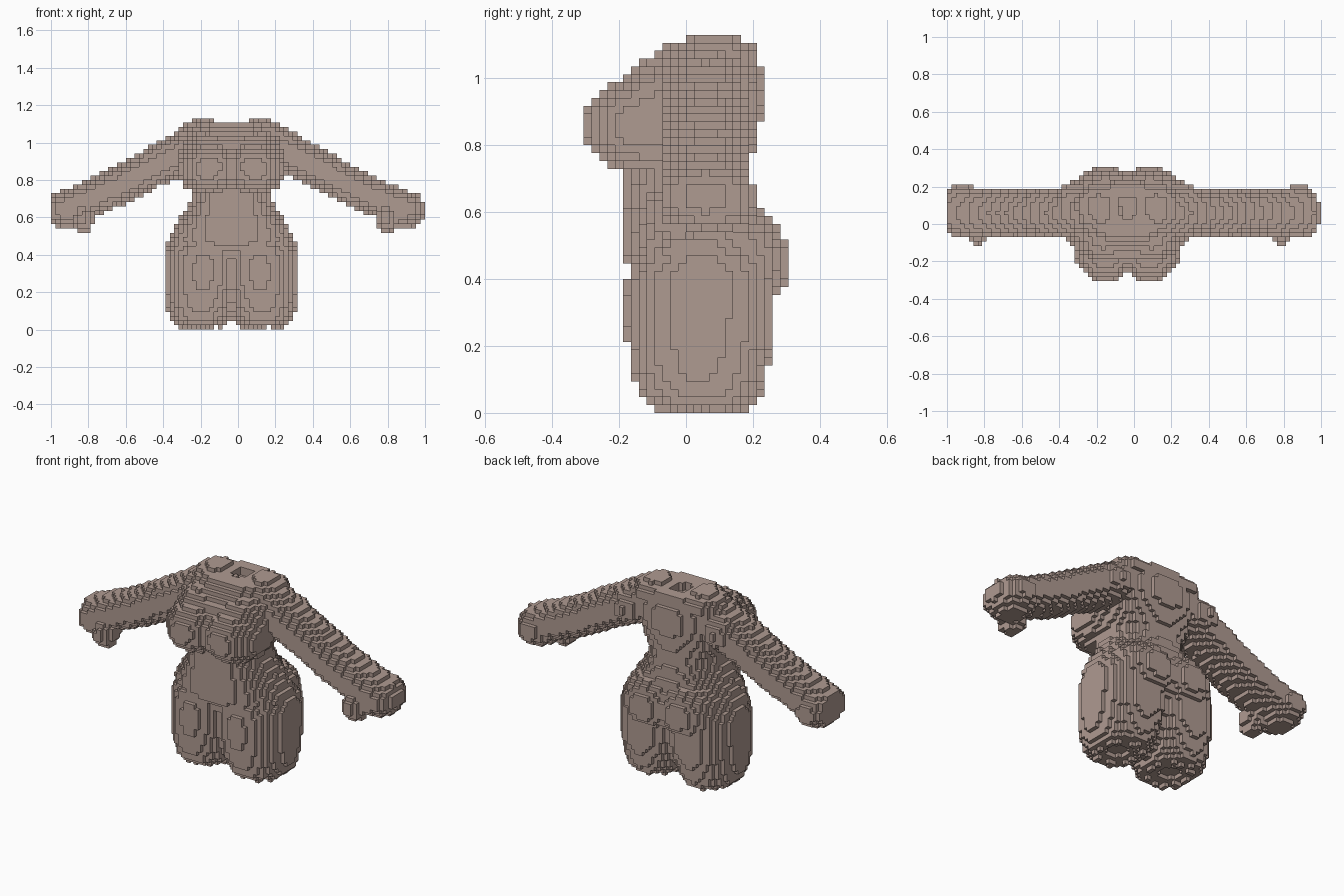
import bpy, bmesh, math, random

cube = bpy.data.objects.get("Cube")
if cube:
    bpy.data.objects.remove(cube, do_unlink=True)

random.seed(4)
V = 2 / 85                      # block size
NX, NY, NZ = 85, 26, 48         # blocks along each axis
BODY = -1.5 * V                 # mirror plane of the body
ARMS = -0.75 * V                # mirror plane of the arms

skin = bpy.data.materials.new("warm taupe")
skin.use_nodes = True
COLOUR = (0.43, 0.325, 0.285, 1)
skin.diffuse_color = COLOUR
skin.node_tree.nodes["Principled BSDF"].inputs["Base Color"].default_value = COLOUR


# ---- shape helpers: each tests a point, with x measured from the mirror plane
def ellipsoid(p, c, r):
    return sum(((a - b) / s) ** 2 for a, b, s in zip(p, c, r)) <= 1


def stack(p, rows, power):
    """Rows of (z, centre x, half width, front y, back y) with rounded sections."""
    x, y, z = p
    for a, b in zip(rows, rows[1:]):
        if a[0] <= z <= b[0]:
            t = (z - a[0]) / (b[0] - a[0])
            _, c, w, f, k = [m + (n - m) * t for m, n in zip(a, b)]
            return (abs((x - c) / w) ** power
                    + abs((y - (f + k) / 2) / ((k - f) / 2)) ** power) <= 1
    return False


def limb(p, path, cy, ry):
    """Tapered tube along a path of (x, z, radius)."""
    x, y, z = p
    for (ax, az, ar), (bx, bz, br) in zip(path, path[1:]):
        ux, uz = bx - ax, bz - az
        t = max(0, min(1, ((x - ax) * ux + (z - az) * uz) / (ux * ux + uz * uz)))
        d = math.hypot(x - ax - ux * t, z - az - uz * t)
        if (d / (ar + (br - ar) * t)) ** 2 + ((y - cy) / ry) ** 2 <= 1:
            return True
    return False


CHEST = [(0.73, 0, 0.21, -0.19, 0.19), (0.82, 0, 0.25, -0.22, 0.21),
         (0.92, 0, 0.275, -0.225, 0.235), (1.00, 0, 0.265, -0.18, 0.235),
         (1.06, 0, 0.245, -0.11, 0.22), (1.11, 0, 0.22, -0.06, 0.205)]
PELVIS = [(0.28, 0, 0.28, -0.06, 0.15), (0.38, 0, 0.34, -0.13, 0.22),
          (0.48, 0, 0.342, -0.195, 0.25), (0.58, 0, 0.285, -0.2, 0.24),
          (0.66, 0, 0.23, -0.2, 0.205), (0.73, 0, 0.212, -0.2, 0.19)]
LEG = [(V, 0.172, 0.135, -0.115, 0.2), (0.06, 0.17, 0.16, -0.145, 0.225),
       (0.12, 0.165, 0.182, -0.165, 0.24), (0.22, 0.158, 0.196, -0.178, 0.265),
       (0.32, 0.153, 0.202, -0.187, 0.27), (0.42, 0.152, 0.202, -0.175, 0.27),
       (0.48, 0.145, 0.195, -0.14, 0.24)]
ARM = [(0.15, 1.01, 0.118), (0.35, 0.91, 0.108), (0.457, 0.857, 0.104),
       (0.617, 0.768, 0.103), (0.747, 0.71, 0.098), (0.925, 0.645, 0.093)]


def in_hand(p):
    return (ellipsoid(p, (0.90, 0.07, 0.64), (0.115, 0.145, 0.103))
            or ellipsoid(p, (0.81, -0.03, 0.595), (0.06, 0.085, 0.08)))


def in_arm(p):
    return limb(p, ARM, 0.06, 0.135)


def in_breast(p):
    return (ellipsoid(p, (0.12, -0.11, 0.86), (0.172, 0.20, 0.148))
            or ellipsoid(p, (0.13, -0.06, 0.92), (0.15, 0.17, 0.14)))


def in_buttock(p):
    return ellipsoid(p, (0.115, 0.13, 0.45), (0.185, 0.18, 0.17))


def in_chest(p):
    # shallow neck recess at the top
    if p[2] > 1.06 and math.hypot(p[0], p[1] - 0.09) < 0.06:
        return False
    return stack(p, CHEST, 2.2)


def in_shoulder(p):
    return (ellipsoid(p, (0.155, 0.09, 1.06), (0.12, 0.125, 0.068))
            or ellipsoid(p, (0.29, 0.09, 0.94), (0.11, 0.135, 0.1)))


def in_pelvis(p):
    return stack(p, PELVIS, 2.15)


def in_leg(p):
    # broken rim of blocks under each thigh
    if p[2] < V:
        r = math.hypot((p[0] - 0.172) / 0.115, (p[1] - 0.04) / 0.135)
        return 0.75 < r < 1.05 and random.random() < 0.35
    # hollow underside
    if p[2] < 2 * V and math.hypot(p[0] - 0.172, p[1] - 0.04) < 0.06:
        return False
    return stack(p, LEG, 2.1)


# (name, test, mirror plane, one on each side)
PARTS = [("hand", in_hand, ARMS, True), ("arm", in_arm, ARMS, True),
         ("breast", in_breast, BODY, True), ("buttock", in_buttock, BODY, True),
         ("chest", in_chest, BODY, False), ("shoulder", in_shoulder, BODY, True),
         ("pelvis", in_pelvis, BODY, False), ("leg", in_leg, BODY, True)]

# ---- give every block to the first part that contains it
blocks = {}
for i in range(NX):
    for j in range(NY):
        for k in range(NZ):
            for name, test, plane, paired in PARTS:
                x = -1 + (i + 0.5) * V - plane
                if test((abs(x), (j + 0.5 - NY / 2) * V, (k + 0.5) * V)):
                    side = ("left_" if x > 0 else "right_") if paired else ""
                    blocks[i, j, k] = side + name
                    break

# ---- one mesh per part, made of the exposed block sides only
SIDES = []
for axis in range(3):
    for sign in (0, 1):
        step = [0, 0, 0]
        step[axis] = 2 * sign - 1
        ring = []
        for a, b in ((0, 0), (1, 0), (1, 1), (0, 1)):
            c = [0, 0, 0]
            c[axis], c[(axis + 1) % 3], c[(axis + 2) % 3] = sign, a, b
            ring.append(c)
        SIDES.append((step, ring if sign else ring[::-1]))

for part in sorted(set(blocks.values())):
    bm = bmesh.new()
    verts = {}

    def corner(key):
        if key not in verts:
            i, j, k = key
            verts[key] = bm.verts.new((-1 + i * V, (j - NY / 2) * V, k * V))
        return verts[key]

    for cell, owner in blocks.items():
        if owner != part:
            continue
        for step, ring in SIDES:
            if tuple(a + b for a, b in zip(cell, step)) not in blocks:
                bm.faces.new([corner(tuple(a + b for a, b in zip(cell, c))) for c in ring])
    mesh = bpy.data.meshes.new(part)
    bm.to_mesh(mesh)
    bm.free()
    mesh.materials.append(skin)
    bpy.context.collection.objects.link(bpy.data.objects.new(part, mesh))
